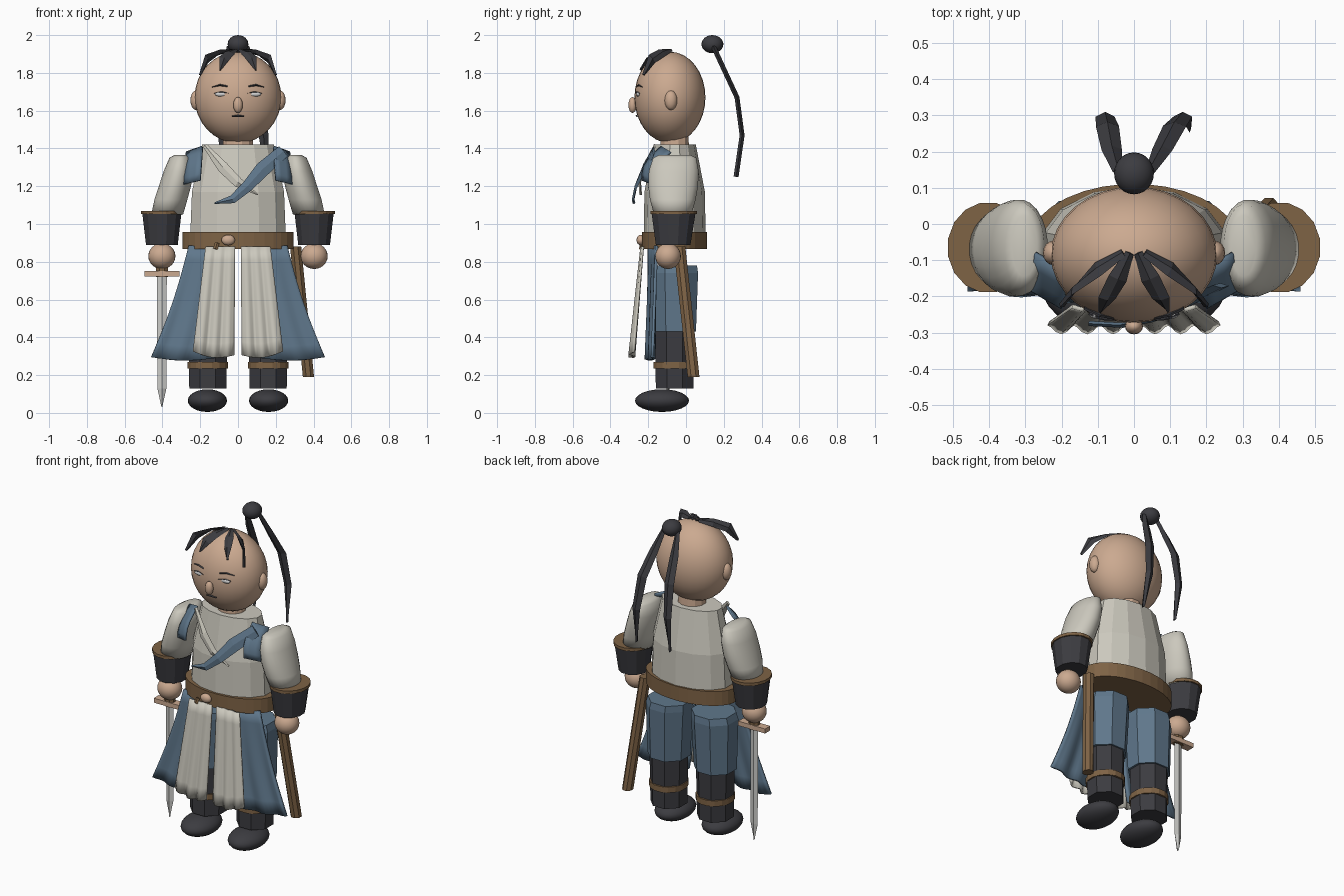
import bpy, bmesh, math
from mathutils import Vector


def mat(name, r, g, b):
    m = bpy.data.materials.new(name)
    m.diffuse_color = (r, g, b, 1)
    return m


SKIN = mat("skin", 0.60, 0.40, 0.28)
CLOTH = mat("off_white_cloth", 0.60, 0.58, 0.51)
BLUE = mat("dusty_blue_cloth", 0.115, 0.185, 0.26)
DARK = mat("charcoal", 0.045, 0.045, 0.052)
BROWN = mat("brown_leather", 0.21, 0.125, 0.06)
STEEL = mat("pale_steel", 0.60, 0.60, 0.58)
EYE = mat("eye_white", 0.62, 0.62, 0.62)


def finish(name, bm, material, smooth=False):
    bmesh.ops.recalc_face_normals(bm, faces=bm.faces)
    me = bpy.data.meshes.new(name)
    bm.to_mesh(me)
    bm.free()
    ob = bpy.data.objects.new(name, me)
    bpy.context.collection.objects.link(ob)
    me.materials.append(material)
    if smooth:
        for p in me.polygons:
            p.use_smooth = True
    return ob


def ellipsoid(name, c, r, material, seg=24):
    bm = bmesh.new()
    bmesh.ops.create_uvsphere(bm, u_segments=seg, v_segments=seg // 2, radius=1)
    for v in bm.verts:
        v.co = Vector([c[i] + v.co[i] * r[i] for i in range(3)])
    return finish(name, bm, material, True)


def loft(name, rings, n, material, smooth=False, turn=0.5):
    """Stack of ellipses (x, y, z, rx, ry) with closed ends."""
    bm = bmesh.new()
    loops = []
    for x, y, z, rx, ry in rings:
        loops.append([bm.verts.new((x + rx * math.cos(2 * math.pi * (i + turn) / n),
                                    y + ry * math.sin(2 * math.pi * (i + turn) / n), z))
                      for i in range(n)])
    for a, b in zip(loops, loops[1:]):
        for i in range(n):
            bm.faces.new((a[i], a[(i + 1) % n], b[(i + 1) % n], b[i]))
    bm.faces.new(loops[0])
    bm.faces.new(loops[-1])
    return finish(name, bm, material, smooth)


def strip(name, path, widths, side, thick, material):
    """Flat blade along a path, diamond shaped across."""
    bm = bmesh.new()
    side = Vector(side).normalized()
    pts = [Vector(p) for p in path]
    loops = []
    for i, p in enumerate(pts):
        t = (pts[min(i + 1, len(pts) - 1)] - pts[max(i - 1, 0)]).normalized()
        s = (side - t * side.dot(t)).normalized()
        n = t.cross(s) * thick
        w = s * widths[i]
        loops.append([bm.verts.new(p + o) for o in (w, n, -w, -n)])
    for a, b in zip(loops, loops[1:]):
        for i in range(4):
            bm.faces.new((a[i], a[(i + 1) % 4], b[(i + 1) % 4], b[i]))
    bm.faces.new(loops[0])
    bm.faces.new(loops[-1])
    return finish(name, bm, material)


def sheet(name, func, nu, nv, thick, material):
    """Cloth sheet from a surface function, given thickness."""
    bm = bmesh.new()
    g = [[bm.verts.new(func(u / nu, v / nv)) for u in range(nu + 1)] for v in range(nv + 1)]
    for v in range(nv):
        for u in range(nu):
            bm.faces.new((g[v][u], g[v][u + 1], g[v + 1][u + 1], g[v + 1][u]))
    ob = finish(name, bm, material, True)
    mod = ob.modifiers.new("thickness", "SOLIDIFY")
    mod.thickness = thick
    mod.offset = 0
    return ob


# head and face
ellipsoid("head", (0, -0.085, 1.67), (0.23, 0.188, 0.242), SKIN, 32)
ellipsoid("nose", (0, -0.283, 1.63), (0.025, 0.022, 0.042), SKIN, 16)
loft("neck", [(0, -0.06, 1.38, 0.085, 0.08), (0, -0.06, 1.47, 0.08, 0.075)], 12, SKIN)
strip("mouth", [(-0.032, -0.259, 1.57), (0, -0.262, 1.573), (0.032, -0.259, 1.57)],
      (0.003, 0.006, 0.003), (0, 0, 1), 0.006, DARK)

# torso and belt
loft("tunic", [(0, -0.06, 0.87, 0.262, 0.165), (0, -0.06, 1.17, 0.25, 0.16),
               (0, -0.06, 1.42, 0.195, 0.112)], 14, CLOTH)
loft("belt", [(0, -0.062, 0.868, 0.295, 0.173), (0, -0.062, 0.957, 0.295, 0.173)], 32, BROWN)
ellipsoid("belt_knob", (-0.052, -0.24, 0.915), (0.036, 0.022, 0.028), SKIN, 16)
strip("belt_tie", [(-0.11, -0.236, 0.90), (-0.12, -0.243, 0.868)], (0.012, 0.012), (1, 0, 0), 0.006, BROWN)

for s, tag in ((-1, "left"), (1, "right")):
    # face details
    ellipsoid("ear_" + tag, (s * 0.222, -0.08, 1.655), (0.03, 0.034, 0.052), SKIN, 16)
    ellipsoid("eye_" + tag, (s * 0.087, -0.252, 1.687), (0.036, 0.012, 0.013), EYE, 16)
    strip("eyelid_" + tag, [(s * 0.05, -0.263, 1.692), (s * 0.087, -0.262, 1.70), (s * 0.125, -0.247, 1.692)],
          (0.001, 0.003, 0.001), (0, 0, 1), 0.004, DARK)
    strip("brow_" + tag, [(s * 0.055, -0.258, 1.728), (s * 0.095, -0.251, 1.736), (s * 0.137, -0.231, 1.725)],
          (0.005, 0.005, 0.002), (0, 0, 1), 0.006, DARK)

    # fringe locks
    strip("inner_fringe_" + tag,
          [(s * 0.012, -0.08, 1.92), (s * 0.045, -0.15, 1.905), (s * 0.075, -0.205, 1.873), (s * 0.095, -0.24, 1.815)],
          (0.012, 0.027, 0.026, 0.004), (1, -0.3 * s, 0), 0.008, DARK)
    strip("outer_fringe_" + tag,
          [(s * 0.03, -0.08, 1.92), (s * 0.10, -0.125, 1.908), (s * 0.165, -0.18, 1.875), (s * 0.20, -0.225, 1.79)],
          (0.012, 0.026, 0.028, 0.008), (0.6, -0.8 * s, 0), 0.008, DARK)

    # hair tails from the topknot
    dx = 0.06 if s > 0 else 0.005
    strip("hair_tail_" + tag,
          [(s * 0.045, 0.145, 1.94), (s * (0.06 + dx * 0.3), 0.205, 1.81), (s * (0.07 + dx * 0.7), 0.27, 1.67),
           (s * (0.075 + dx), 0.297, 1.47), (s * (0.07 + dx * 1.4), 0.265, 1.25)],
          (0.014, 0.028, 0.032, 0.026, 0.004), (1, 0, 0), 0.013, DARK)

    # arms
    loft("sleeve_" + tag,
         [(s * 0.303, -0.06, 1.365, 0.035, 0.085), (s * 0.306, -0.06, 1.35, 0.058, 0.115),
          (s * 0.316, -0.065, 1.28, 0.078, 0.133), (s * 0.334, -0.068, 1.20, 0.086, 0.133),
          (s * 0.355, -0.07, 1.13, 0.088, 0.122), (s * 0.375, -0.07, 1.05, 0.085, 0.10)],
         24, CLOTH, True)
    loft("bracer_" + tag, [(s * 0.403, -0.068, 0.89, 0.087, 0.095), (s * 0.403, -0.066, 1.055, 0.107, 0.12)],
         12, DARK)
    loft("bracer_band_" + tag, [(s * 0.403, -0.065, 1.052, 0.113, 0.126), (s * 0.403, -0.065, 1.07, 0.113, 0.126)],
         16, BROWN)
    ellipsoid("hand_" + tag, (s * 0.403, -0.095, 0.83), (0.072, 0.068, 0.068), SKIN)

    # legs
    loft("trouser_" + tag, [(s * 0.16, -0.06, 0.43, 0.125, 0.122), (s * 0.155, -0.06, 0.74, 0.138, 0.134),
                            (s * 0.15, -0.06, 0.78, 0.13, 0.128)], 8, BLUE)
    loft("boot_shaft_" + tag, [(s * 0.16, -0.06, 0.13, 0.106, 0.108), (s * 0.16, -0.06, 0.44, 0.112, 0.112)],
         8, DARK)
    loft("boot_strap_" + tag, [(s * 0.16, -0.06, 0.235, 0.11, 0.115), (s * 0.16, -0.06, 0.27, 0.11, 0.115)],
         16, BROWN)
    ellipsoid("shoe_" + tag, (s * 0.162, -0.127, 0.065), (0.104, 0.143, 0.06), DARK)

    # pleated front panel and blue coat skirt
    sheet("front_panel_" + tag,
          lambda u, v: (s * ((0.016 + 0.155 * u) * (1 - v) + (0.022 + 0.215 * u) * v),
                        -0.232 - 0.055 * v + 0.012 * math.cos(u * 6 * math.pi) * (0.3 + 0.7 * v),
                        0.88 - 0.575 * v - 0.022 * math.sin(math.pi * u) * v + 0.02 * u * v),
          18, 8, 0.012, CLOTH)
    sheet("coat_skirt_" + tag,
          lambda u, v: (s * ((0.07 + 0.19 * u) * (1 - v) + (0.12 + 0.34 * u) * v - 0.015 * math.sin(math.pi * v)),
                        -0.195 + 0.04 * u - 0.015 * v + 0.009 * math.cos(u * 5 * math.pi) * v,
                        0.88 - 0.59 * v - 0.015 * math.sin(math.pi * u) * v + 0.005 * u),
          16, 8, 0.016, BLUE)

    # blue shoulder flaps
    sheet("shoulder_flap_" + tag,
          lambda u, v: (s * (0.188 + 0.085 * u + 0.012 * v),
                        -0.13 - 0.10 * math.sin(min(1, v * 1.3) * math.pi / 2) + 0.05 * u,
                        1.41 - 0.19 * v - 0.03 * u * (1 - v) + 0.02 * (0.5 - u) * v),
          3, 5, 0.012, BLUE)

# topknot
ellipsoid("topknot", (0, 0.14, 1.952), (0.055, 0.058, 0.048), DARK)

# crossed lapels on the chest
strip("white_lapel", [(-0.175, -0.165, 1.415), (-0.08, -0.225, 1.30), (0.0, -0.245, 1.22), (0.105, -0.24, 1.155)],
      (0.012, 0.03, 0.026, 0.003), (1, 0, 0.9), 0.007, CLOTH)
strip("blue_sash", [(0.24, -0.17, 1.385), (0.13, -0.225, 1.29), (0.05, -0.265, 1.20),
                    (-0.03, -0.28, 1.13), (-0.125, -0.275, 1.11)],
      (0.035, 0.04, 0.03, 0.022, 0.004), (1, 0, -1), 0.007, BLUE)

# sword held point down
strip("sword_blade", [(-0.403, -0.095, 0.74), (-0.403, -0.095, 0.13), (-0.403, -0.095, 0.03)],
      (0.026, 0.024, 0.002), (1, 0, 0), 0.008, STEEL)
loft("sword_grip", [(-0.403, -0.095, 0.72, 0.035, 0.025), (-0.403, -0.095, 0.79, 0.035, 0.025)], 8, BROWN)
bm = bmesh.new()
bmesh.ops.create_cube(bm, size=1)
for v in bm.verts:
    v.co = Vector((-0.403 + v.co.x * 0.185, -0.095 + v.co.y * 0.05, 0.737 + v.co.z * 0.028))
finish("sword_guard", bm, SKIN)

# empty scabbard hanging from the belt
loft("scabbard", [(0.305, -0.035, 0.88, 0.032, 0.034), (0.373, 0.04, 0.19, 0.032, 0.034)], 8, BROWN)
